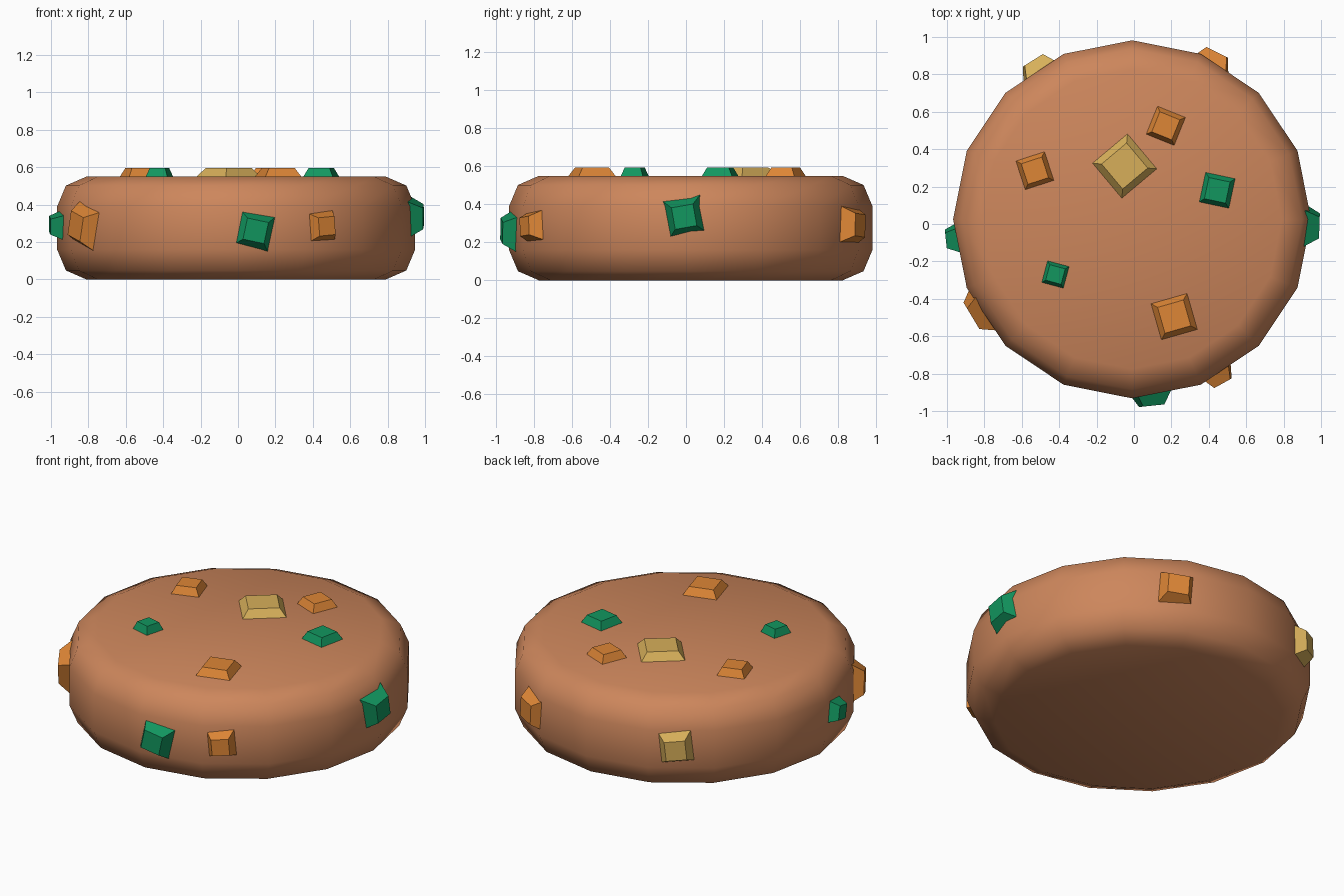
import bpy, bmesh, math
from mathutils import Vector

if "Cube" in bpy.data.objects:
    bpy.data.objects.remove(bpy.data.objects["Cube"])

CX, CY, SIDES = -0.01, 0.025, 16


def material(name, rgb):
    m = bpy.data.materials.new(name)
    m.diffuse_color = (*rgb, 1)
    m.use_nodes = True
    m.node_tree.nodes["Principled BSDF"].inputs["Base Color"].default_value = m.diffuse_color
    return m


brown = material("baked brown", (0.61, 0.24, 0.107))
orange = material("orange", (0.73, 0.24, 0.037))
yellow = material("pale yellow", (0.68, 0.43, 0.102))
green = material("green", (0.006, 0.305, 0.114))


def add_object(name, bm, mat):
    bmesh.ops.recalc_face_normals(bm, faces=bm.faces)
    me = bpy.data.meshes.new(name)
    bm.to_mesh(me)
    bm.free()
    me.materials.append(mat)
    ob = bpy.data.objects.new(name, me)
    bpy.context.collection.objects.link(ob)
    return ob


def loft(bm, rings):
    """Skin a stack of point rings and cap both ends."""
    loops = [[bm.verts.new(p) for p in ring] for ring in rings]
    n = len(loops[0])
    for a, b in zip(loops, loops[1:]):
        for i in range(n):
            j = (i + 1) % n
            bm.faces.new((a[i], a[j], b[j], b[i]))
    bm.faces.new(loops[0][::-1])
    bm.faces.new(loops[-1])


# Round body with rounded rims, smooth shaded
profile = [(0.80, 0), (0.91, 0.048), (0.957, 0.16),
           (0.957, 0.39), (0.91, 0.502), (0.80, 0.55)]
bm = bmesh.new()
loft(bm, [[(CX + r * math.cos(2 * math.pi * i / SIDES),
            CY + r * math.sin(2 * math.pi * i / SIDES), z)
           for i in range(SIDES)] for r, z in profile])
for f in bm.faces:
    f.smooth = True
add_object("cookie_body", bm, brown)


def chunk(name, mat, centre, right, up, size, turn):
    """Square tapered chunk; centre lies on the surface, base is buried."""
    right, up = Vector(right), Vector(up)
    out = right.cross(up)
    rings = []
    for depth, scale in ((-0.05, 1.28), (0.045, 0.70)):
        h = size * scale / math.sqrt(2)
        angles = [math.radians(turn + 45 + 90 * i) for i in range(4)]
        rings.append([Vector(centre) + out * depth
                      + right * (h * math.cos(a)) + up * (h * math.sin(a))
                      for a in angles])
    bm = bmesh.new()
    loft(bm, rings)
    add_object(name, bm, mat)


# Chunks on the top: colour, x, y, size, turn
top = [(yellow, -0.05, 0.31, 0.25, 40), (orange, 0.17, 0.525, 0.165, -22),
       (orange, -0.53, 0.285, 0.165, 18), (green, 0.445, 0.18, 0.165, -12),
       (green, -0.42, -0.27, 0.122, -15), (orange, 0.215, -0.495, 0.205, 16)]
for i, (mat, x, y, size, turn) in enumerate(top):
    chunk(f"top_chunk_{i + 1}", mat, (x, y, 0.55), (1, 0, 0), (0, 1, 0), size, turn)

# Chunks around the side: colour, direction, height, size, turn
side = [(green, -84, 0.26, 0.165, -12), (orange, -61, 0.285, 0.14, 5),
        (orange, -149, 0.285, 0.19, -16), (green, 186, 0.29, 0.12, -12),
        (green, -2, 0.335, 0.165, 10), (orange, 63, 0.29, 0.17, -4),
        (yellow, 122, 0.29, 0.165, 6)]
for i, (mat, deg, z, size, turn) in enumerate(side):
    a = math.radians(deg)
    c, s = math.cos(a), math.sin(a)
    chunk(f"side_chunk_{i + 1}", mat, (CX + 0.957 * c, CY + 0.957 * s, z),
          (-s, c, 0), (0, 0, 1), size, turn)
